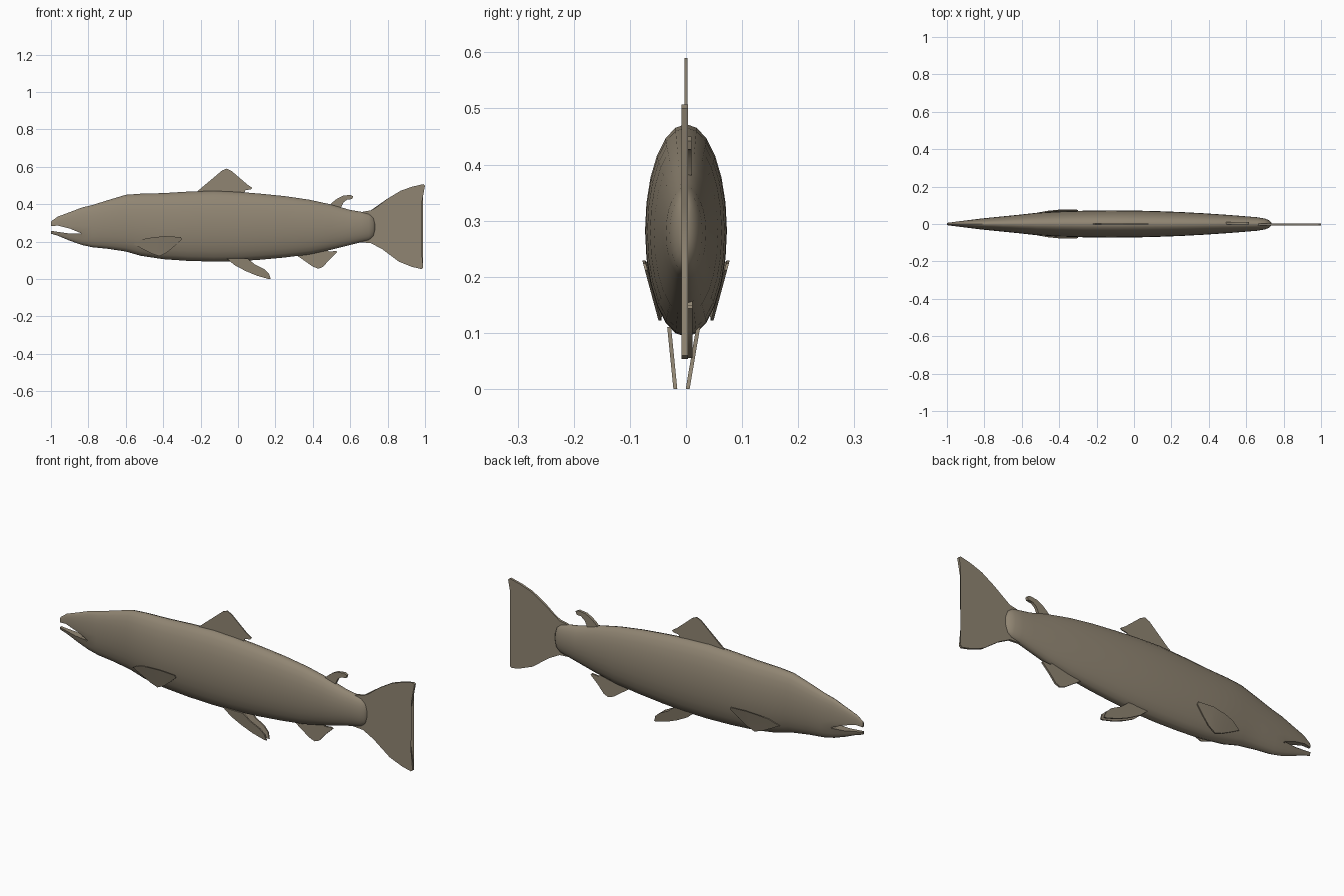
import bpy, bmesh, math

if "Cube" in bpy.data.objects:
    bpy.data.objects.remove(bpy.data.objects["Cube"])

skin = bpy.data.materials.new("grey brown skin")
skin.diffuse_color = (0.28, 0.235, 0.17, 1)
skin.use_nodes = True
skin.node_tree.nodes["Principled BSDF"].inputs["Base Color"].default_value = skin.diffuse_color


def finish(bm, name, angle):
    bmesh.ops.recalc_face_normals(bm, faces=bm.faces)
    mesh = bpy.data.meshes.new(name)
    bm.to_mesh(mesh)
    bm.free()
    mesh.materials.append(skin)
    ob = bpy.data.objects.new(name, mesh)
    bpy.context.collection.objects.link(ob)
    bpy.ops.object.select_all(action='DESELECT')
    ob.select_set(True)
    bpy.context.view_layer.objects.active = ob
    bpy.ops.object.shade_smooth_by_angle(angle=math.radians(angle))
    return ob


SIDES = 24


def loft(bm, stations, clip=None):
    """Skin elliptical rings (x, top, bottom, half width); clip trims z at a lip."""
    rings = []
    for i, (x, top, bot, w) in enumerate(stations):
        c, h = (top + bot) / 2, (top - bot) / 2
        ring = []
        for k in range(SIDES):
            a = 2 * math.pi * k / SIDES
            z = c + h * math.cos(a)
            if clip:
                z = clip[0](z, clip[1][i])
            ring.append(bm.verts.new((x, w * math.sin(a), z)))
        rings.append(ring)
    for r, s in zip(rings, rings[1:]):
        for k in range(SIDES):
            j = (k + 1) % SIDES
            bm.faces.new((r[k], r[j], s[j], s[k]))
    return rings


# Body with both jaws sharing its outline
head = [(-1, .307, .242, .006), (-.965, .333, .232, .011),
        (-.9, .357, .205, .019), (-.835, .382, .182, .027)]
trunk = [head[-1], (-.78, .395, .17, .033), (-.7, .42, .162, .041),
         (-.6, .45, .147, .051), (-.52, .456, .124, .06), (-.4, .459, .106, .067),
         (-.27, .467, .097, .071), (-.13, .472, .093, .073), (0, .466, .095, .072),
         (.12, .456, .103, .069), (.25, .443, .115, .064), (.38, .424, .131, .057),
         (.5, .398, .157, .049), (.6, .369, .182, .041), (.66, .359, .197, .036),
         (.70, .350, .206, .029), (.722, .333, .222, .02), (.735, .30, .255, .006)]
bm = bmesh.new()
upper = loft(bm, head, (max, (.282, .286, .270, .243)))
lower = loft(bm, head, (min, (.258, .252, .243, .243)))
body = loft(bm, trunk)
bm.faces.new(upper[0])
bm.faces.new(lower[0])
bm.faces.new(body[-1])
bmesh.ops.remove_doubles(bm, verts=bm.verts, dist=0.0005)
finish(bm, "body", 45)


def fin(name, outline, thick, y_at):
    """Thin plate with an (x, z) outline, leaning sideways by y_at(x, z)."""
    bm = bmesh.new()
    sides = []
    for s in (-.5, .5):
        sides.append([bm.verts.new((x, s * thick, z)) for x, z in outline])
    a, b = sides
    n = len(outline)
    caps = [bm.faces.new(a), bm.faces.new(b[::-1])]
    for i in range(n):
        j = (i + 1) % n
        bm.faces.new((a[i], b[i], b[j], a[j]))
    bmesh.ops.triangulate(bm, faces=caps)
    bmesh.ops.recalc_face_normals(bm, faces=bm.faces)
    for v in bm.verts:
        v.co.y += y_at(v.co.x, v.co.z)
    return finish(bm, name, 30)


# Fins along the middle
fin("tail_fin", [(.64, .34), (.67, .36), (.71, .367), (.74, .383), (.80, .43), (.87, .472),
                 (.93, .493), (.99, .507), (1, .5), (.985, .42), (.966, .33), (.954, .28),
                 (.965, .23), (.98, .13), (.99, .06), (.98, .053), (.93, .065),
                 (.86, .093), (.77, .16), (.71, .192), (.64, .197)],
    .012, lambda x, z: -.002)
fin("back_fin", [(-.24, .45), (-.22, .467), (-.19, .488), (-.085, .58), (-.06, .59),
                 (-.035, .578), (.05, .505), (.077, .487), (.07, .479), (.04, .475),
                 (.03, .45)], .005, lambda x, z: 0)
fin("small_rear_fin", [(.48, .385), (.505, .41), (.53, .43), (.56, .445), (.60, .45),
                       (.616, .442), (.61, .427), (.585, .425), (.565, .41), (.55, .38)],
    .014, lambda x, z: .003)
fin("belly_rear_fin", [(.29, .145), (.32, .122), (.40, .066), (.43, .055), (.455, .065),
                       (.49, .105), (.53, .143), (.525, .15), (.485, .146), (.47, .17)],
    .009, lambda x, z: .007)

# Paired fins
pelvic = [(-.06, .11), (-.02, .075), (.04, .043), (.10, .018), (.16, .001), (.175, 0),
          (.165, .03), (.14, .053), (.09, .078), (.05, .11)]
pectoral = [(-.56, .187), (-.51, .213), (-.46, .222), (-.39, .229), (-.305, .224),
            (-.30, .212), (-.34, .175), (-.38, .142), (-.42, .122), (-.46, .135),
            (-.51, .16)]
for side, s in (("right", -1), ("left", 1)):
    fin("pelvic_fin_" + side, pelvic, .007,
        lambda x, z: -.008 + s * (.011 + max(z, 0) * .1) + (.07 * z if s > 0 else 0))
    fin("pectoral_fin_" + side, pectoral, .005,
        lambda x, z: s * (.046 + .27 * (z - .12) - max(0, -.42 - x) * .13))
